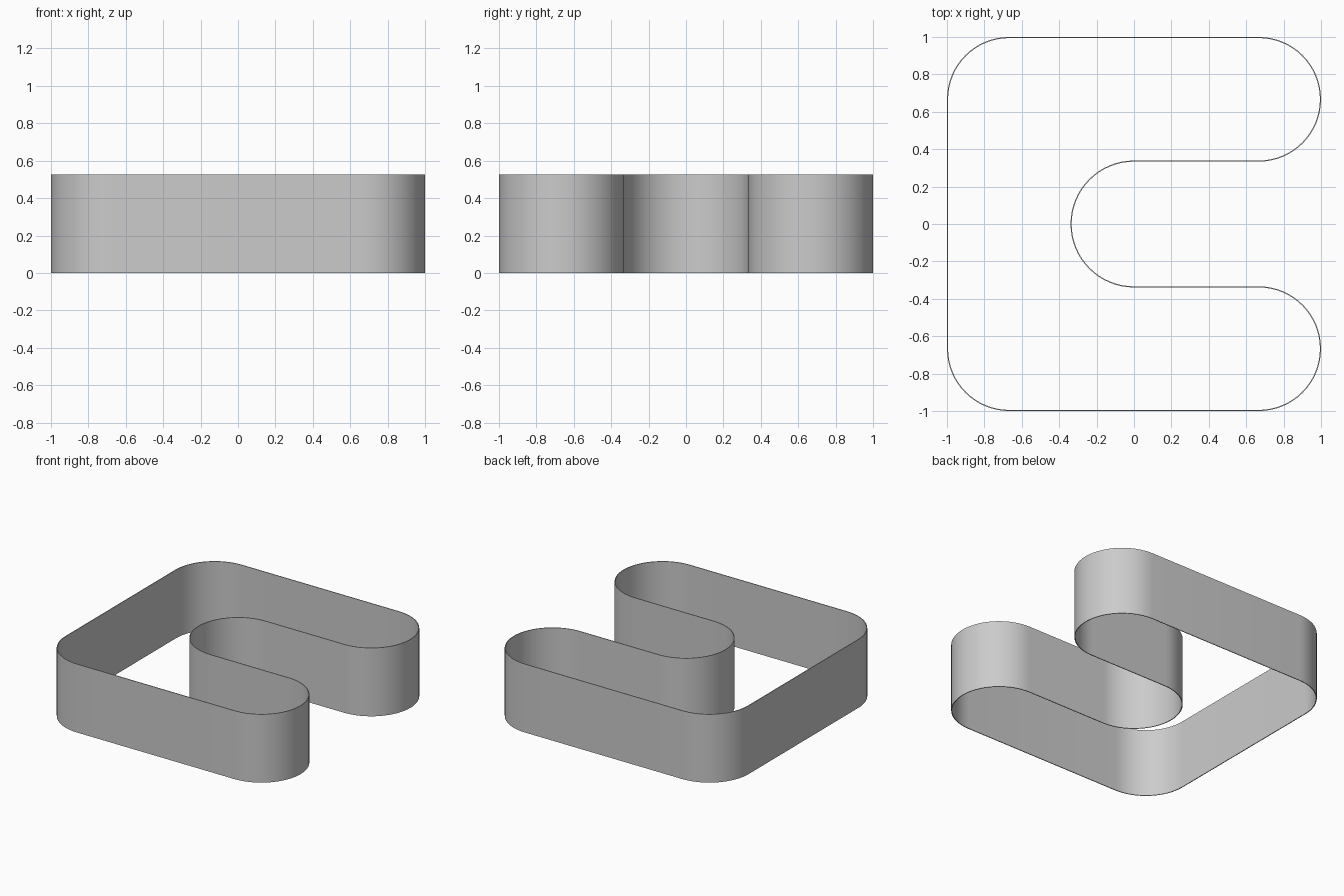
import bpy
import bmesh
from math import cos, sin, pi, radians

cube = bpy.data.objects.get("Cube")
if cube:
    bpy.data.objects.remove(cube, do_unlink=True)

RADIUS = 1 / 3
HEIGHT = 0.525
WALL = 0.006
STEP = pi / 32

grey = bpy.data.materials.new("plain grey")
grey.use_nodes = True
colour = (0.6, 0.6, 0.6, 1)
grey.diffuse_color = colour
grey.node_tree.nodes["Principled BSDF"].inputs["Base Color"].default_value = colour


def arc(cx, cy, radius, start, end):
    """Points along an arc, angles in radians."""
    n = round(abs(end - start) / STEP)
    angles = [start + (end - start) * i / n for i in range(n + 1)]
    return [(cx + radius * cos(a), cy + radius * sin(a)) for a in angles]


def outline(inset):
    """Counter-clockwise C-shaped outline, moved inward by inset."""
    r, far = RADIUS - inset, 2 * RADIUS
    return (arc(-far, -far, r, pi, 1.5 * pi)               # front corner
            + arc(far, -far, r, -pi / 2, pi / 2)           # front arm end
            + arc(0, 0, RADIUS + inset, 1.5 * pi, pi / 2)  # notch between arms
            + arc(far, far, r, -pi / 2, pi / 2)            # back arm end
            + arc(-far, far, r, pi / 2, pi))               # back corner


# Thin open wall: outer and inner skins joined by top and bottom rims
bm = bmesh.new()
rings = [[bm.verts.new((x, y, z)) for x, y in outline(inset)]
         for inset, z in ((0, 0), (0, HEIGHT), (WALL, HEIGHT), (WALL, 0))]
count = len(rings[0])
for k in range(4):
    low, high = rings[k], rings[(k + 1) % 4]
    for i in range(count):
        j = (i + 1) % count
        bm.faces.new((low[i], low[j], high[j], high[i]))
bmesh.ops.recalc_face_normals(bm, faces=bm.faces)

mesh = bpy.data.meshes.new("curved_wall")
bm.to_mesh(mesh)
bm.free()
mesh.materials.append(grey)
wall = bpy.data.objects.new("curved_wall", mesh)
bpy.context.collection.objects.link(wall)

bpy.ops.object.select_all(action='DESELECT')
wall.select_set(True)
bpy.context.view_layer.objects.active = wall
bpy.ops.object.shade_smooth_by_angle(angle=radians(30))
